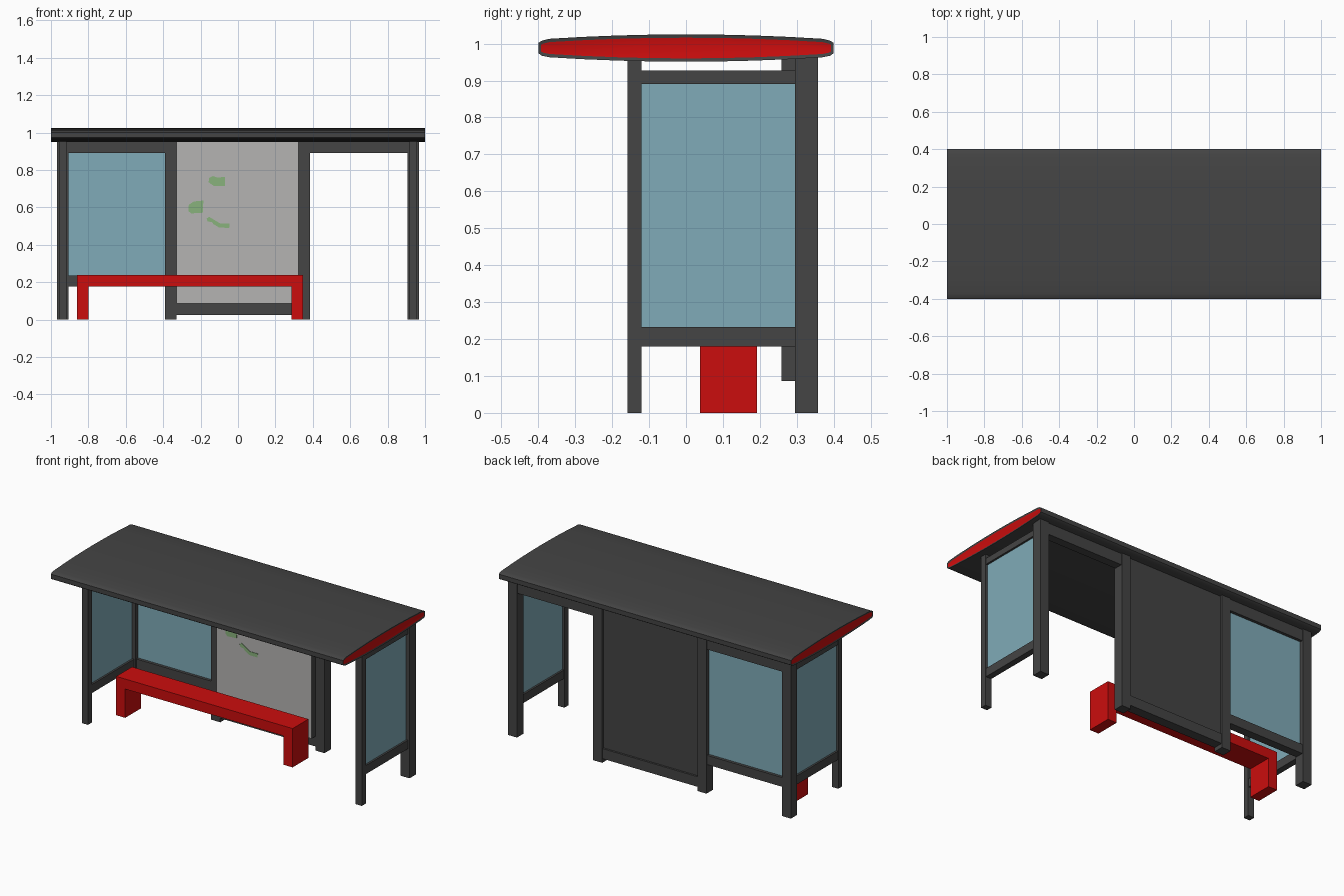
import bpy, bmesh

if "Cube" in bpy.data.objects:
    bpy.data.objects.remove(bpy.data.objects["Cube"])


def mat(name, r, g, b):
    m = bpy.data.materials.new(name)
    m.diffuse_color = (r, g, b, 1)
    m.use_nodes = True
    m.node_tree.nodes["Principled BSDF"].inputs["Base Color"].default_value = m.diffuse_color
    return m


DARK = mat("dark grey metal", 0.058, 0.058, 0.058)
RED = mat("red paint", 0.6, 0.004, 0.004)
GLASS = mat("blue glass", 0.216, 0.407, 0.479)
PANEL = mat("light grey poster", 0.46, 0.455, 0.445)
GREEN = mat("green paint", 0.25, 0.445, 0.2)


def finish(name, bm, *mats):
    bmesh.ops.recalc_face_normals(bm, faces=bm.faces)
    me = bpy.data.meshes.new(name)
    bm.to_mesh(me)
    bm.free()
    for m in mats:
        me.materials.append(m)
    ob = bpy.data.objects.new(name, me)
    bpy.context.collection.objects.link(ob)
    return ob


def box(name, x, y, z, *mats):
    bm = bmesh.new()
    bmesh.ops.create_cube(bm, size=1)
    for v in bm.verts:
        v.co = [r[0] if c < 0 else r[1] for c, r in zip(v.co, (x, y, z))]
    return finish(name, bm, *mats)


def prism(name, pts, axis, a, b, m):
    """Outline extruded along x (axis 0, points are y,z) or y (axis 1, points are x,z)."""
    bm = bmesh.new()
    place = lambda p, d: (d, p[0], p[1]) if axis == 0 else (p[0], d, p[1])
    f = bm.faces.new([bm.verts.new(place(p, a)) for p in pts])
    ext = bmesh.ops.extrude_face_region(bm, geom=[f])["geom"]
    for v in ext:
        if isinstance(v, bmesh.types.BMVert):
            v.co[axis] = b
    return bm if m is None else finish(name, bm, m)


# curved roof with red inset ends
N = 8
ys = [-0.37 + 0.74 * i / N for i in range(N + 1)]
half = lambda y: 0.037 - 0.012 * (y / 0.37) ** 2
MID = 0.988
profile = [(-0.39, MID - 0.021), (-0.4, MID - 0.014), (-0.4, MID + 0.014), (-0.39, MID + 0.02)]
profile += [(y, MID + half(y)) for y in ys]
profile += [(0.39, MID + 0.02), (0.4, MID + 0.014), (0.4, MID - 0.014), (0.39, MID - 0.021)]
profile += [(y, MID - half(y)) for y in reversed(ys)]
bm = prism("roof", profile, 0, -1, 1, None)
bmesh.ops.recalc_face_normals(bm, faces=bm.faces)
ends = [f for f in bm.faces if abs(f.normal.x) > 0.9]
bmesh.ops.inset_individual(bm, faces=ends, thickness=0.009, depth=-0.003)
for f in ends:
    f.material_index = 1
roof = finish("roof", bm, DARK, RED)
bpy.context.view_layer.objects.active = roof
roof.select_set(True)
bpy.ops.object.shade_smooth_by_angle()
roof.select_set(False)

# corner posts and glazed side walls
for s, side in ((-1, "left"), (1, "right")):
    sx = lambda a, b: tuple(sorted((s * a, s * b)))
    box(side + "_front_post", sx(0.916, 0.958), (-0.158, -0.12), (0, 0.96), DARK)
    box(side + "_rear_post", sx(0.906, 0.967), (0.295, 0.357), (0, 0.965), DARK)
    box(side + "_side_top_rail", sx(0.918, 0.956), (-0.12, 0.295), (0.89, 0.927), DARK)
    box(side + "_side_bottom_rail", sx(0.918, 0.956), (-0.12, 0.295), (0.18, 0.233), DARK)
    box(side + "_side_glass", sx(0.93, 0.944), (-0.12, 0.295), (0.233, 0.89), GLASS)

# rear wall frame
for name, x in (("left", (-0.39, -0.328)), ("right", (0.323, 0.385))):
    box(name + "_middle_post", x, (0.295, 0.357), (0, 0.965), DARK)
box("left_bay_top_rail", (-0.906, -0.39), (0.3, 0.352), (0.89, 0.96), DARK)
box("right_bay_top_rail", (0.385, 0.906), (0.3, 0.352), (0.89, 0.96), DARK)
box("left_bay_bottom_rail", (-0.906, -0.39), (0.3, 0.352), (0.178, 0.235), DARK)
box("rear_glass", (-0.906, -0.39), (0.318, 0.334), (0.235, 0.89), GLASS)
box("poster_bottom_rail", (-0.328, 0.323), (0.295, 0.355), (0.025, 0.087), DARK)

# poster box: dark case with a light front face
case = box("poster_case", (-0.328, 0.323), (0.258, 0.343), (0.087, 0.96), DARK, PANEL)
for f in case.data.polygons:
    if f.normal.y < -0.9:
        f.material_index = 1

# painted marks on the poster
marks = [
    [(-0.157, 0.735), (-0.155, 0.758), (-0.135, 0.768), (-0.11, 0.76), (-0.07, 0.763),
     (-0.07, 0.715), (-0.13, 0.715)],
    [(-0.265, 0.58), (-0.263, 0.615), (-0.235, 0.632), (-0.185, 0.637), (-0.188, 0.572),
     (-0.25, 0.568)],
    [(-0.168, 0.54), (-0.155, 0.55), (-0.125, 0.532), (-0.095, 0.514), (-0.045, 0.514),
     (-0.047, 0.491), (-0.1, 0.492), (-0.13, 0.51), (-0.14, 0.522), (-0.162, 0.525)],
]
for i, pts in enumerate(marks):
    prism("paint_mark_%d" % (i + 1), pts, 1, 0.255, 0.2585, GREEN)

# bench: one bridge-shaped profile
x0, x1, w = -0.86, 0.347, 0.062
prism("bench", [(x0, 0), (x0, 0.24), (x1, 0.24), (x1, 0), (x1 - w, 0), (x1 - w, 0.178),
                (x0 + w, 0.178), (x0 + w, 0)], 1, 0.038, 0.192, RED)
